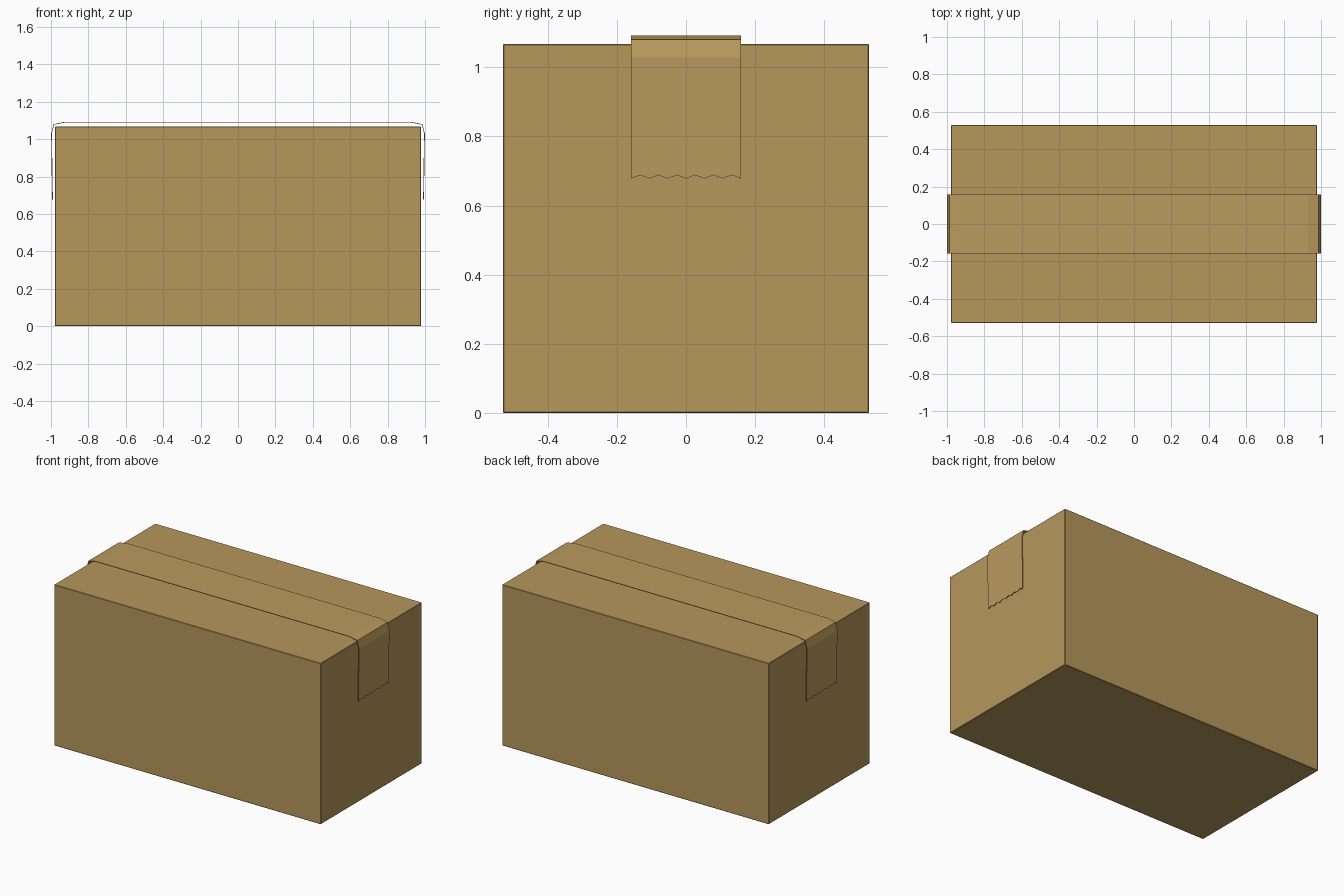
import bpy
import bmesh

cube = bpy.data.objects.get("Cube")
if cube:
    bpy.data.objects.remove(cube, do_unlink=True)


def make_material(name, colour):
    mat = bpy.data.materials.new(name)
    mat.use_nodes = True
    mat.diffuse_color = colour
    mat.node_tree.nodes["Principled BSDF"].inputs["Base Color"].default_value = colour
    return mat


def make_object(name, bm, mat):
    bmesh.ops.recalc_face_normals(bm, faces=bm.faces)
    mesh = bpy.data.meshes.new(name)
    bm.to_mesh(mesh)
    bm.free()
    mesh.materials.append(mat)
    obj = bpy.data.objects.new(name, mesh)
    bpy.context.collection.objects.link(obj)
    return obj


cardboard = make_material("cardboard brown", (0.47, 0.31, 0.105, 1))
tape_tan = make_material("tape tan", (0.49, 0.325, 0.112, 1))

# Closed carton with very slightly softened edges
WIDTH, DEPTH, HEIGHT = 1.956, 1.06, 1.067
bm = bmesh.new()
bmesh.ops.create_cube(bm, size=1)
bmesh.ops.scale(bm, vec=(WIDTH, DEPTH, HEIGHT), verts=bm.verts)
bmesh.ops.translate(bm, vec=(0, 0, HEIGHT / 2), verts=bm.verts)
carton = make_object("cardboard_box", bm, cardboard)
bevel = carton.modifiers.new("soft_edges", "BEVEL")
bevel.width = 0.003
bevel.segments = 1

# Packing tape: a folded strip whose two ends have torn, zigzag edges
HALF_TAPE, TEETH = 0.159, 12
half_fold = [(0.994, 0.678), (0.999, 1.03), (0.986, 1.08), (0.93, 1.092)]
fold = [(-x, z) for x, z in half_fold] + half_fold[::-1]

bm = bmesh.new()
columns = []
for i in range(TEETH + 1):
    y = HALF_TAPE * (2 * i / TEETH - 1)
    tooth = 0.01 if i % 2 else 0
    column = []
    for j, (x, z) in enumerate(fold):
        is_end = j in (0, len(fold) - 1)
        column.append(bm.verts.new((x, y, z + tooth * is_end)))
    columns.append(column)
for a, b in zip(columns, columns[1:]):
    for j in range(len(fold) - 1):
        bm.faces.new((a[j], b[j], b[j + 1], a[j + 1]))
tape = make_object("packing_tape", bm, tape_tan)
if sum(p.normal.z for p in tape.data.polygons) < 0:
    tape.data.flip_normals()
thickness = tape.modifiers.new("thickness", "SOLIDIFY")
thickness.thickness = 0.004
thickness.offset = -1
